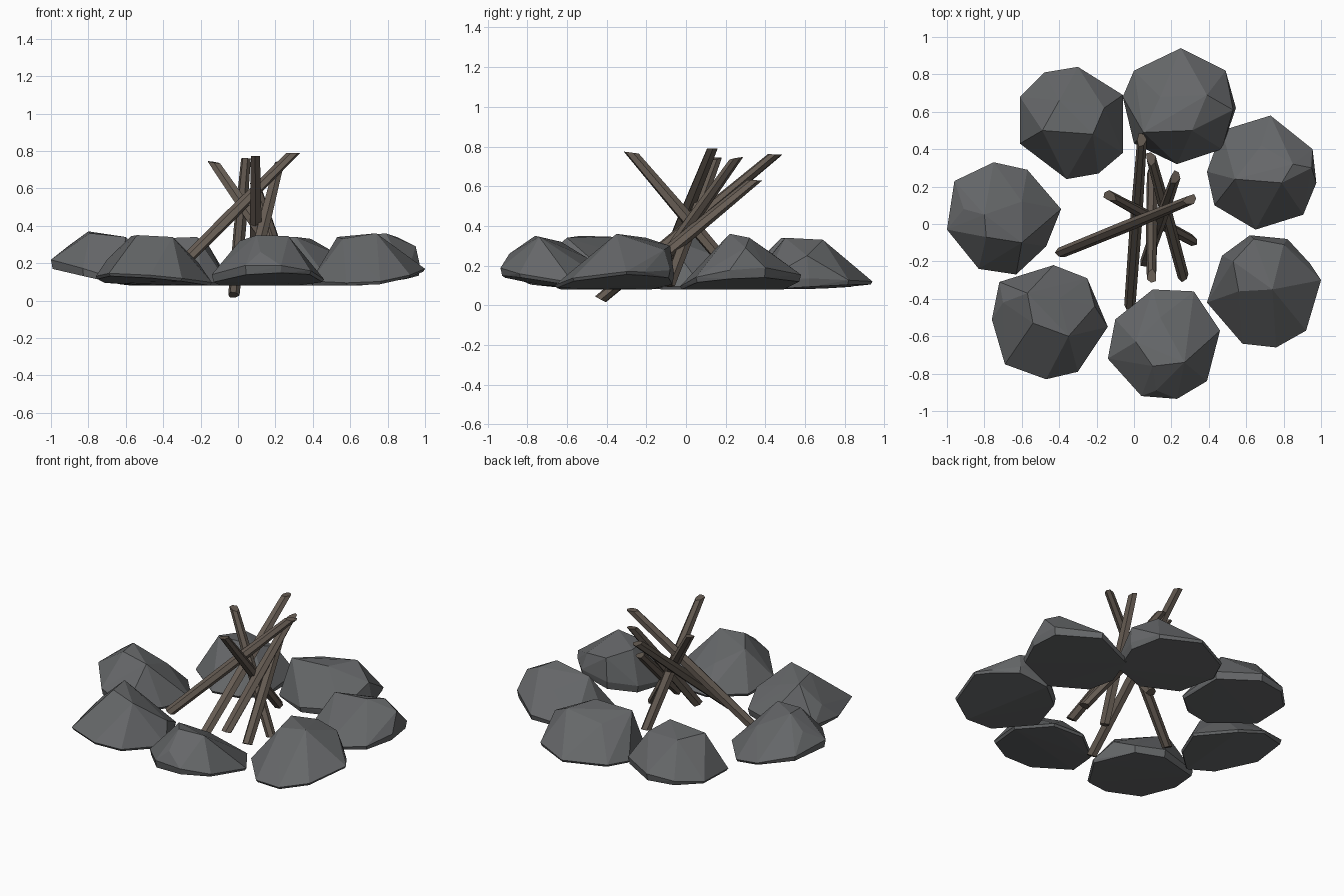
import bpy, bmesh, math, random
from mathutils import Vector

if "Cube" in bpy.data.objects:
    bpy.data.objects.remove(bpy.data.objects["Cube"])

random.seed(4)


def material(name, rgb):
    m = bpy.data.materials.new(name)
    m.diffuse_color = (*rgb, 1)
    m.use_nodes = True
    m.node_tree.nodes["Principled BSDF"].inputs["Base Color"].default_value = m.diffuse_color
    return m


STONE = material("stone_grey", (0.13, 0.135, 0.14))
WOOD = material("wood_brown", (0.13, 0.105, 0.085))


def finish(bm, name, mat):
    bmesh.ops.recalc_face_normals(bm, faces=bm.faces)
    me = bpy.data.meshes.new(name)
    bm.to_mesh(me)
    bm.free()
    me.materials.append(mat)
    ob = bpy.data.objects.new(name, me)
    bpy.context.collection.objects.link(ob)


def hull(points, name, mat):
    bm = bmesh.new()
    for p in points:
        bm.verts.new(p)
    bmesh.ops.convex_hull(bm, input=bm.verts)
    bmesh.ops.delete(bm, geom=[v for v in bm.verts if not v.link_faces], context='VERTS')
    loose = [e for e in bm.edges if not e.link_faces]
    bmesh.ops.delete(bm, geom=loose, context='EDGES')
    finish(bm, name, mat)


def rock(name, lift, rim, crown, tilt=None):
    """Faceted stone: base rising by lift (outward, or along tilt), rim seen from above, crown corners."""
    rim = [Vector(p) for p in rim]
    c = sum(rim, Vector((0, 0))) / len(rim)
    out = Vector(tilt).normalized() if tilt else c.normalized()
    lean = sum((Vector(p[:2]) for p in crown), Vector((0, 0))) / len(crown) - c
    pts = [Vector(p) for p in crown]
    for p in rim:
        d = p - c
        z = 0.08 + lift * max(0, (d.dot(out) + 0.12) / 0.42)
        side = max(0, d.normalized().dot(lean.normalized()))
        pts.append(Vector((*p, z + 0.015 + 0.035 * side)))    # rim
        pts.append(Vector((*(c + d * 0.97), z)))              # base
    hull(pts, name, STONE)


def stick(name, foot, tip, r=0.031):
    """Rough six-sided stick with a slanted tip."""
    a, b = Vector(foot), Vector(tip)
    d = (b - a).normalized()
    u = d.cross(Vector((0, 0, 1))).normalized()
    v = d.cross(u)
    spin = random.uniform(0, 1)
    bm = bmesh.new()
    rings = []
    for base, scale, slant in ((a, 1.0, 0.4), (a.lerp(b, 0.5), 1.08, 0), (b, 0.85, 1.1)):
        ring = []
        for i in range(6):
            t = spin + i * math.tau / 6
            k = r * scale * (0.88 if i % 2 else 1.08)
            off = u * math.cos(t) * k + v * math.sin(t) * k
            ring.append(bm.verts.new(base + off + d * slant * k * math.sin(t)))
        rings.append(ring)
    for lo, hi in zip(rings, rings[1:]):
        for i in range(6):
            j = (i + 1) % 6
            bm.faces.new((lo[i], lo[j], hi[j], hi[i]))
    bm.faces.new(rings[0])
    bm.faces.new(rings[-1])
    finish(bm, name, WOOD)


# Ring of seven stones
rock("rock_back_left", .015,
     [(-.48, .81), (-.30, .84), (-.06, .69), (-.06, .38), (-.19, .27), (-.36, .24), (-.61, .43), (-.61, .68)],
     [(-.49, .50, .33), (-.22, .48, .34), (-.16, .62, .30), (-.40, .66, .32)])
rock("rock_back", .025,
     [(.25, .94), (0, .82), (-.06, .68), (0, .43), (.23, .32), (.47, .40), (.545, .62), (.49, .82)],
     [(.31, .50, .34), (.39, .69, .33), (.14, .68, .29), (.05, .49, .33), (.53, .61, .25)])
rock("rock_right_back", .06,
     [(.73, .58), (.47, .50), (.39, .28), (.43, .10), (.65, -.03), (.905, .05), (.975, .22), (.955, .40)],
     [(.79, .22, .36), (.54, .24, .33), (.85, .32, .34), (.68, .42, .27), (.95, .30, .29)])
rock("rock_right_front", .08,
     [(.62, -.06), (.82, -.08), (.94, -.21), (1.0, -.30), (.92, -.57), (.76, -.66), (.58, -.64), (.39, -.42), (.47, -.17)],
     [(.74, -.35, .36), (.56, -.36, .33), (.53, -.20, .34), (.64, -.08, .30), (.80, -.11, .28)],
     tilt=(1, 0.4))
rock("rock_front", .07,
     [(.10, -.35), (.32, -.36), (.46, -.57), (.39, -.84), (.23, -.935), (.04, -.92), (-.14, -.72), (-.10, -.51)],
     [(.01, -.63, .32), (.10, -.76, .35), (.27, -.74, .345), (.14, -.50, .24), (.12, -.89, .26)])
rock("rock_left_front", .05,
     [(-.43, -.22), (-.25, -.29), (-.14, -.55), (-.30, -.79), (-.47, -.83), (-.69, -.75), (-.76, -.51), (-.72, -.31)],
     [(-.57, -.37, .345), (-.54, -.53, .35), (-.35, -.60, .34), (-.40, -.40, .28), (-.70, -.42, .22), (-.21, -.44, .20)])
rock("rock_left", .09,
     [(-.75, .33), (-.57, .29), (-.39, .08), (-.47, -.12), (-.63, -.27), (-.83, -.24), (-1.0, -.03), (-.96, .23)],
     [(-.80, .05, .37), (-.79, -.07, .36), (-.60, -.10, .34), (-.60, .12, .26), (-.91, .08, .29)])

# Leaning firewood
STICKS = [((-.39, -.15, .10), (.30, .13, .79)),
          ((-.025, -.43, .03), (.04, .45, .76)),
          ((.10, .28, .11), (.095, -.28, .77)),
          ((.26, -.28, .11), (.09, .35, .63)),
          ((.06, -.20, .11), (.22, .25, .74)),
          ((.31, -.09, .10), (-.13, .15, .74))]
for n, (foot, tip) in enumerate(STICKS, 1):
    stick(f"stick_{n}", foot, tip)
